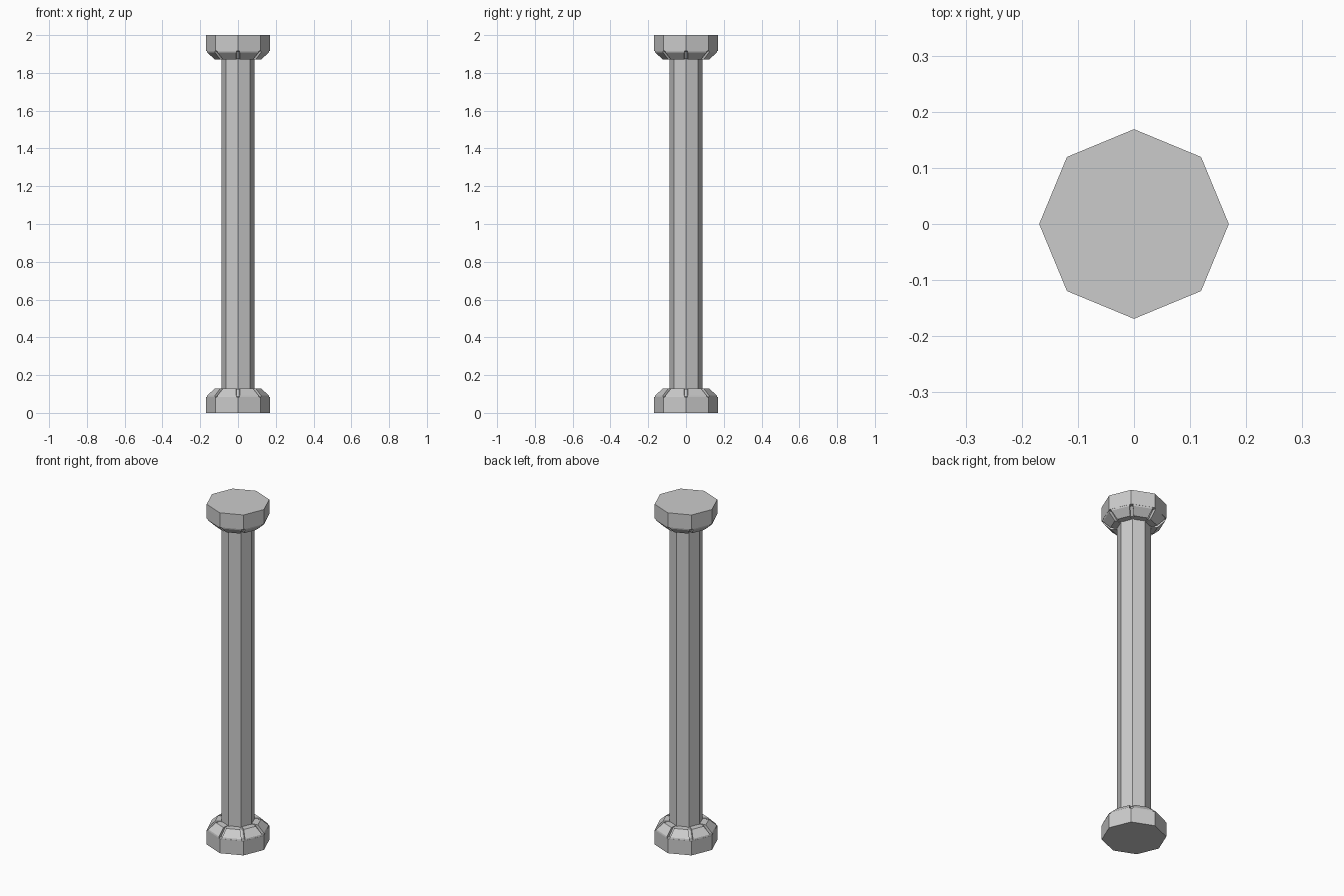
import bpy, bmesh
from math import cos, sin, pi
from mathutils import Vector

if "Cube" in bpy.data.objects:
    bpy.data.objects.remove(bpy.data.objects["Cube"])

N = 8


def corner(k, r, z):
    a = 2 * pi * k / N
    return Vector((r * cos(a), r * sin(a), z))


def finish(name, bm):
    bmesh.ops.recalc_face_normals(bm, faces=bm.faces)
    me = bpy.data.meshes.new(name)
    bm.to_mesh(me)
    bm.free()
    ob = bpy.data.objects.new(name, me)
    bpy.context.collection.objects.link(ob)
    return ob


def lathe(name, profile, place):
    """Closed octagonal solid from (radius, z) rings."""
    bm = bmesh.new()
    rings = [[bm.verts.new(corner(k, r, place(z))) for k in range(N)] for r, z in profile]
    for a, b in zip(rings, rings[1:]):
        for k in range(N):
            j = (k + 1) % N
            bm.faces.new((a[k], a[j], b[j], b[k]))
    bm.faces.new(rings[0])
    bm.faces.new(rings[-1])
    return finish(name, bm)


def panels(name, place):
    """Eight sloped blocks with a groove at each corner."""
    bm = bmesh.new()
    for k in range(N):
        loops = []
        for z, r_in, r_out, t in ((0.082, 0.13, 0.169, 0.07), (0.093, 0.13, 0.166, 0.08),
                                  (0.13, 0.088, 0.126, 0.11)):
            pts = []
            for r, s in ((r_in, t), (r_in, 1 - t), (r_out, 1 - t), (r_out, t)):
                p = corner(k, r, place(z)).lerp(corner(k + 1, r, place(z)), s)
                pts.append(bm.verts.new(p))
            loops.append(pts)
        for a, b in zip(loops, loops[1:]):
            for i in range(4):
                j = (i + 1) % 4
                bm.faces.new((a[i], a[j], b[j], b[i]))
        bm.faces.new(loops[0])
        bm.faces.new(loops[-1])
    return finish(name, bm)


# Shaft
lathe("shaft", [(0.088, 0.05), (0.088, 1.95)], lambda z: z)

# Base and its mirrored copy at the top
for label, place in (("base", lambda z: z), ("capital", lambda z: 2 - z)):
    lathe(label + "_block", [(0.169, 0), (0.169, 0.085), (0.148, 0.086), (0.11, 0.127)], place)
    panels(label + "_panels", place)
